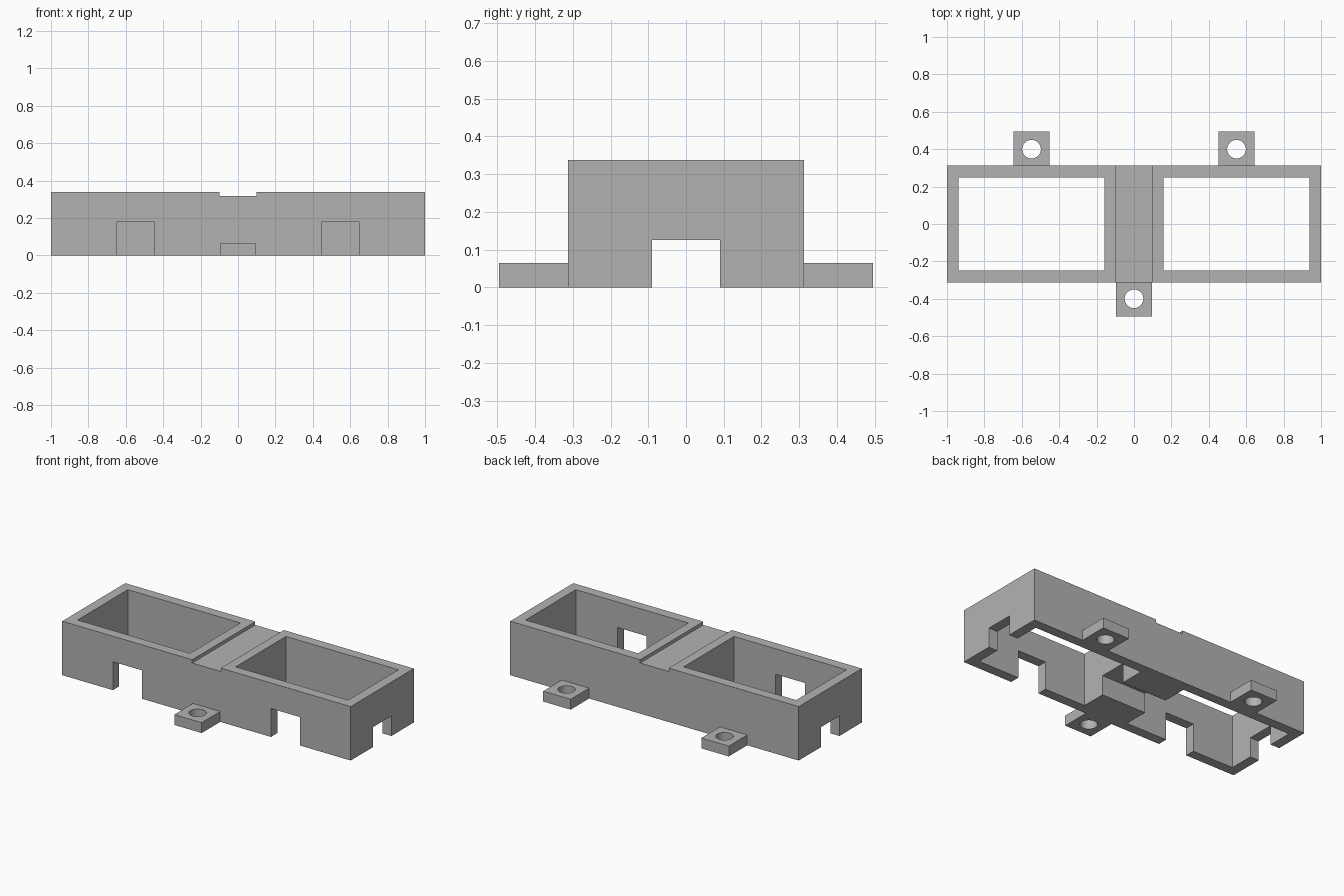
import bpy

if "Cube" in bpy.data.objects:
    bpy.data.objects.remove(bpy.data.objects["Cube"], do_unlink=True)

grey = bpy.data.materials.new("plain grey")
grey.use_nodes = True
grey.diffuse_color = (0.45, 0.45, 0.45, 1)
grey.node_tree.nodes["Principled BSDF"].inputs["Base Color"].default_value = grey.diffuse_color


def box(name, x, y, z):
    """Box given by its (min, max) range on each axis."""
    spans = (x, y, z)
    bpy.ops.mesh.primitive_cube_add(size=1, location=[(a + b) / 2 for a, b in spans])
    ob = bpy.context.object
    ob.name = name
    ob.scale = [b - a for a, b in spans]
    bpy.ops.object.transform_apply(location=False, rotation=False, scale=True)
    ob.data.materials.append(grey)
    return ob


def cut(target, cutter):
    """Subtract the cutter from the target and discard it."""
    mod = target.modifiers.new("cut", 'BOOLEAN')
    mod.operation = 'DIFFERENCE'
    mod.solver = 'EXACT'
    mod.object = cutter
    bpy.context.view_layer.objects.active = target
    bpy.ops.object.modifier_apply(modifier=mod.name)
    bpy.data.objects.remove(cutter, do_unlink=True)


HALF_DEPTH, HEIGHT = 0.312, 0.338
TAB_END, TAB_HEIGHT = 0.495, 0.065

# Double frame with open wells and slots in the front wall
frame = box("frame", (-1, 1), (-HALF_DEPTH, HALF_DEPTH), (0, HEIGHT))
for mid in (-0.548, 0.548):
    cut(frame, box("well_cutter", (mid - 0.39, mid + 0.39), (-0.249, 0.249), (-0.1, 0.5)))
    cut(frame, box("slot_cutter", (mid - 0.101, mid + 0.101), (-0.5, -0.2), (-0.1, 0.178)))

# Lengthwise cable passage and shallow groove across the top
cut(frame, box("passage_cutter", (-1.2, 1.2), (-0.09, 0.09), (-0.1, 0.125)))
cut(frame, box("groove_cutter", (-0.099, 0.099), (-0.5, 0.5), (0.317, 0.5)))


# Mounting tabs with screw holes: one in front, two behind
def tab(name, x, side):
    ys = sorted((side * HALF_DEPTH, side * TAB_END))
    ob = box(name, (x - 0.095, x + 0.095), ys, (0, TAB_HEIGHT))
    bpy.ops.mesh.primitive_cylinder_add(vertices=32, radius=0.05, depth=0.4,
                                        location=(x, side * 0.4, 0))
    hole = bpy.context.object
    hole.data.materials.append(grey)
    cut(ob, hole)


tab("front_tab", 0, -1)
tab("back_right_tab", -0.548, 1)
tab("back_left_tab", 0.548, 1)

# Flat faces, with smooth walls inside the round holes
for ob in bpy.context.scene.objects:
    if ob.type == 'MESH' and ob.name.endswith("_tab"):
        bpy.ops.object.select_all(action='DESELECT')
        ob.select_set(True)
        bpy.context.view_layer.objects.active = ob
        bpy.ops.object.shade_smooth_by_angle()
